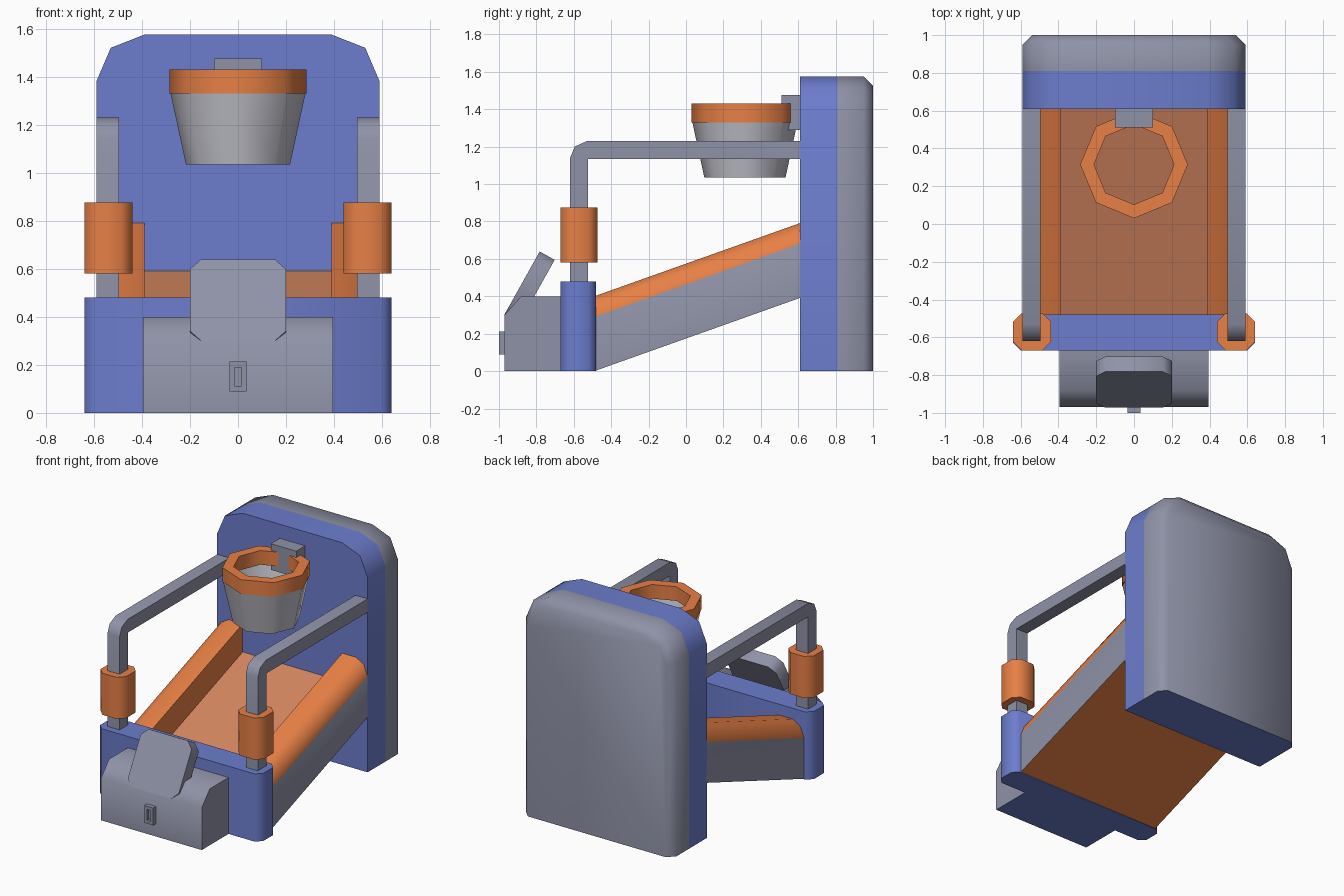
import bpy, bmesh, math
from mathutils import Vector

if "Cube" in bpy.data.objects:
    bpy.data.objects.remove(bpy.data.objects["Cube"])


def material(name, rgb):
    m = bpy.data.materials.new(name)
    m.diffuse_color = (*rgb, 1)
    m.use_nodes = True
    m.node_tree.nodes["Principled BSDF"].inputs["Base Color"].default_value = m.diffuse_color
    return m


blue = material("blue", (0.15, 0.205, 0.61))
grey = material("grey", (0.275, 0.29, 0.385))
orange = material("orange", (0.80, 0.215, 0.06))
tan = material("slide_tan", (0.66, 0.24, 0.117))
white = material("net_white", (0.55, 0.55, 0.61))


def loft(name, loops, mats, rule=None, caps=True, wrap=False):
    """Skin equal-length closed loops; rule(face) picks the material slot."""
    bm = bmesh.new()
    rings = [[bm.verts.new(p) for p in lp] for lp in loops]
    n = len(rings[0])
    pairs = list(zip(rings, rings[1:]))
    if wrap:
        pairs.append((rings[-1], rings[0]))
    for a, b in pairs:
        for i in range(n):
            j = (i + 1) % n
            bm.faces.new((a[i], a[j], b[j], b[i]))
    if caps and not wrap:
        bm.faces.new(rings[0])
        bm.faces.new(rings[-1])
    bmesh.ops.recalc_face_normals(bm, faces=bm.faces)
    bm.normal_update()
    if rule:
        for f in bm.faces:
            f.material_index = rule(f)
    me = bpy.data.meshes.new(name)
    bm.to_mesh(me)
    bm.free()
    for m in mats:
        me.materials.append(m)
    ob = bpy.data.objects.new(name, me)
    bpy.context.collection.objects.link(ob)
    bpy.ops.object.select_all(action='DESELECT')
    ob.select_set(True)
    bpy.context.view_layer.objects.active = ob
    bpy.ops.object.shade_smooth_by_angle(angle=math.radians(50))
    return ob


def cut_rect(a0, a1, b0, b1, c):
    """Rectangle with chamfered corners."""
    return [(a0 + c, b0), (a1 - c, b0), (a1, b0 + c), (a1, b1 - c),
            (a1 - c, b1), (a0 + c, b1), (a0, b1 - c), (a0, b0 + c)]


def rect(a0, a1, b0, b1):
    return [(a0, b0), (a1, b0), (a1, b1), (a0, b1)]


def mirrored(half):
    return half + [(-x, z) for x, z in reversed(half)]


def at_y(pts, y):
    return [(x, y, z) for x, z in pts]


def at_z(pts, z):
    return [(x, y, z) for x, y in pts]


def at_x(pts, x):
    return [(x, y, z) for y, z in pts]


def octagon(r, z, cy=0.315):
    return [(r * math.cos(k * math.pi / 4), cy + r * math.sin(k * math.pi / 4), z)
            for k in range(8)]


# backboard: blue front half, grey back half with chamfered rim, blue underside
outer = mirrored([(0.59, 0), (0.59, 1.38), (0.53, 1.52), (0.39, 1.575)])
inner = mirrored([(0.54, 0), (0.54, 1.36), (0.49, 1.48), (0.37, 1.525)])
loft("backboard",
     [at_y(outer, 0.61), at_y(outer, 0.81), at_y(outer, 0.95), at_y(inner, 1.0)],
     [blue, grey],
     lambda f: int(f.calc_center_median().y > 0.8 and f.normal.z > -0.9))

# slide ramp: grey sides, orange rounded rails, tan floor
chute = mirrored([(0.59, 0), (0.59, 0.29), (0.56, 0.365), (0.50, 0.40),
                  (0.39, 0.40), (0.39, 0.20)])


def ramp_rule(f):
    c = f.calc_center_median()
    if abs(c.x) > 0.58:
        return 1
    if abs(c.x) < 0.1 and f.normal.z > 0.5:
        return 2
    return 0


loft("slide_ramp", [at_y(chute, -0.49), [(x, 0.62, z + 0.395) for x, z in chute]],
     [orange, grey, tan], ramp_rule)

# front crossbar
bar = cut_rect(-0.64, 0.64, -0.67, -0.48, 0.04)
loft("front_crossbar", [at_z(bar, 0), at_z(bar, 0.48)], [blue])

# handrails and grips on both sides
rail = [(-0.62, 0.46), (-0.62, 1.14), (-0.595, 1.20), (-0.53, 1.23), (0.62, 1.23),
        (0.62, 1.135), (-0.525, 1.135), (-0.525, 0.46)]
for side, s in (("right", 1), ("left", -1)):
    loft("handrail_" + side, [at_x(rail, s * 0.495), at_x(rail, s * 0.59)], [grey])
    grip = cut_rect(s * 0.54 - 0.1, s * 0.54 + 0.1, -0.67, -0.473, 0.045)
    loft("grip_" + side, [at_z(grip, 0.58), at_z(grip, 0.875)], [orange])

# front step box with blue underside
step = [(-0.97, 0), (-0.97, 0.30), (-0.88, 0.40), (-0.66, 0.40), (-0.66, 0)]
loft("step_box", [at_x(step, -0.395), at_x(step, 0.395)], [grey, blue],
     lambda f: int(f.normal.z < -0.9))

# leaning plate on the step box
up = Vector((0, 0.488, 0.873))
back = Vector((0, 0.08, -0.045))
base = Vector((0, -0.972, 0.30))
front = [base + up * t + Vector((x, 0, 0))
         for x, t in cut_rect(-0.2, 0.2, 0, 0.389, 0.047)]
loft("leaning_plate", [front, [p + back for p in front]], [grey])

# small slotted plate
rim = rect(-0.035, 0.035, 0.09, 0.213)
slot = rect(-0.015, 0.015, 0.112, 0.19)
loft("slot_plate", [at_y(rim, -0.96), at_y(rim, -1.0), at_y(slot, -1.0),
                    at_y(slot, -0.98)], [grey])

# hoop rim, open net and wall bracket
loft("hoop_rim", [octagon(0.285, 1.33), octagon(0.285, 1.43),
                  octagon(0.212, 1.43), octagon(0.212, 1.33)], [orange], wrap=True)
loft("hoop_net", [octagon(0.282, 1.335), octagon(0.217, 1.035)], [white], caps=False)
bracket = rect(-0.1, 0.1, 1.29, 1.475)
loft("hoop_bracket", [at_y(bracket, 0.51), at_y(bracket, 0.62)], [grey])
